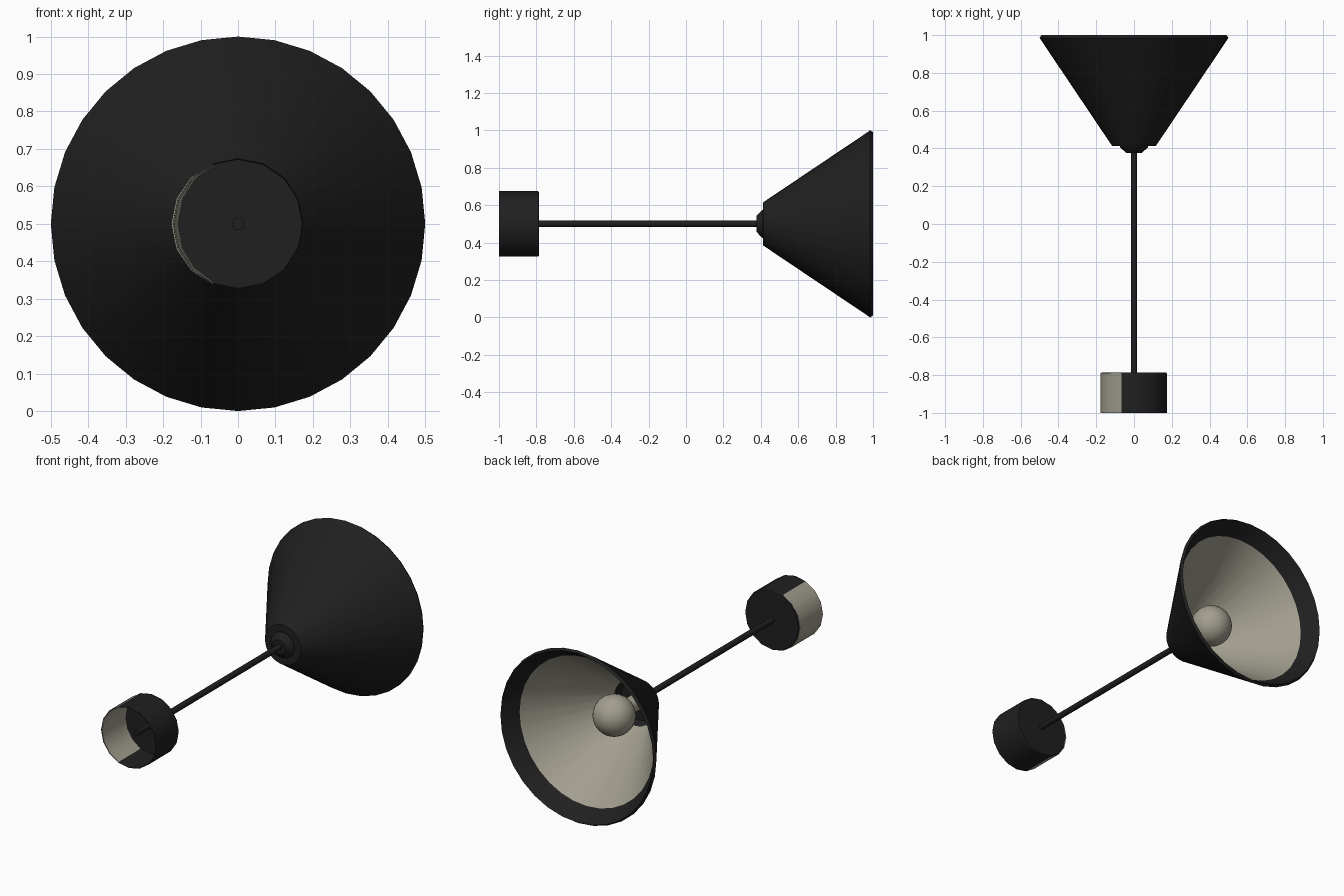
import bpy, bmesh, math

if "Cube" in bpy.data.objects:
    bpy.data.objects.remove(bpy.data.objects["Cube"])

AXIS_Z = 0.5  # the lamp's axis runs along y at this height


def material(name, rgb):
    m = bpy.data.materials.new(name)
    m.diffuse_color = (*rgb, 1)
    m.use_nodes = True
    m.node_tree.nodes["Principled BSDF"].inputs["Base Color"].default_value = m.diffuse_color
    return m


black = material("matte_black", (0.014, 0.014, 0.014))
cream = material("warm_cream", (0.36, 0.34, 0.275))


def finish(name, bm, mats):
    bmesh.ops.remove_doubles(bm, verts=bm.verts, dist=1e-5)
    bmesh.ops.recalc_face_normals(bm, faces=bm.faces)
    me = bpy.data.meshes.new(name)
    bm.to_mesh(me)
    bm.free()
    for m in mats:
        me.materials.append(m)
    ob = bpy.data.objects.new(name, me)
    bpy.context.collection.objects.link(ob)
    bpy.ops.object.select_all(action='DESELECT')
    ob.select_set(True)
    bpy.context.view_layer.objects.active = ob
    bpy.ops.object.shade_smooth_by_angle(angle=math.radians(32))
    return ob


def lathe(name, profile, sides, mats, second=()):
    """Turn (y, radius) points about the lamp axis; segments in `second` get material 1."""
    bm = bmesh.new()
    rings = []
    for y, r in profile:
        if r == 0:
            rings.append([bm.verts.new((0, y, AXIS_Z))] * sides)
        else:
            rings.append([bm.verts.new((r * math.sin(math.tau * i / sides), y,
                                        AXIS_Z + r * math.cos(math.tau * i / sides)))
                          for i in range(sides)])
    for s, (a, b) in enumerate(zip(rings, rings[1:])):
        for i in range(sides):
            j = (i + 1) % sides
            quad = list(dict.fromkeys((a[i], a[j], b[j], b[i])))
            if len(quad) > 2:
                bm.faces.new(quad).material_index = 1 if s in second else 0
    return finish(name, bm, mats)


# conical shade: black outside and lip, cream lining
lathe("shade", [(0.412, 0), (0.412, 0.115), (0.985, 0.5), (1.0, 0.49), (0.91, 0.43),
                (0.47, 0.132), (0.43, 0.115), (0.43, 0)], 32, [black, cream], second={4})

# collar joining shade and rod
lathe("collar", [(0.376, 0), (0.376, 0.042), (0.408, 0.075), (0.42, 0.075), (0.42, 0)], 16, [black])

# rod, ending inside the wall cup
lathe("rod", [(-0.93, 0), (-0.93, 0.017), (0.39, 0.017), (0.39, 0)], 12, [black])

# hollow wall cup, open to the front
lathe("wall_cup", [(-0.798, 0), (-0.798, 0.171), (-1.0, 0.173), (-1.0, 0.175),
                   (-0.793, 0.175), (-0.787, 0.171), (-0.787, 0)], 16, [black])

# bulb with neck
R, C = 0.114, 0.658
ball = [(C + R * math.cos(t), R * math.sin(t))
        for t in (math.pi * k / 16 for k in range(1, 15))]
lathe("bulb", [(C + R, 0)] + ball + [(0.5, 0.045), (0.425, 0.045)], 24, [cream])

# cream side panel wrapped around the left of the wall cup, thickest at the middle
bm = bmesh.new()
rows = []
for k in range(-3, 4):
    a = math.radians(22.5 * k)
    t = math.cos(math.radians(30 * k))
    row = []
    for y, r in ((-1.0, 0.1755 + 0.003 * t), (-0.79, 0.1755 + 0.003 * t),
                 (-0.799, 0.170 - 0.010 * t), (-1.0, 0.172 - 0.001 * t)):
        row.append(bm.verts.new((-r * math.cos(a), y, AXIS_Z + r * math.sin(a))))
    rows.append(row)
for a, b in zip(rows, rows[1:]):
    for i in range(4):
        j = (i + 1) % 4
        bm.faces.new((a[i], a[j], b[j], b[i]))
bm.faces.new(rows[0])
bm.faces.new(rows[-1])
finish("cup_side_panel", bm, [cream])
